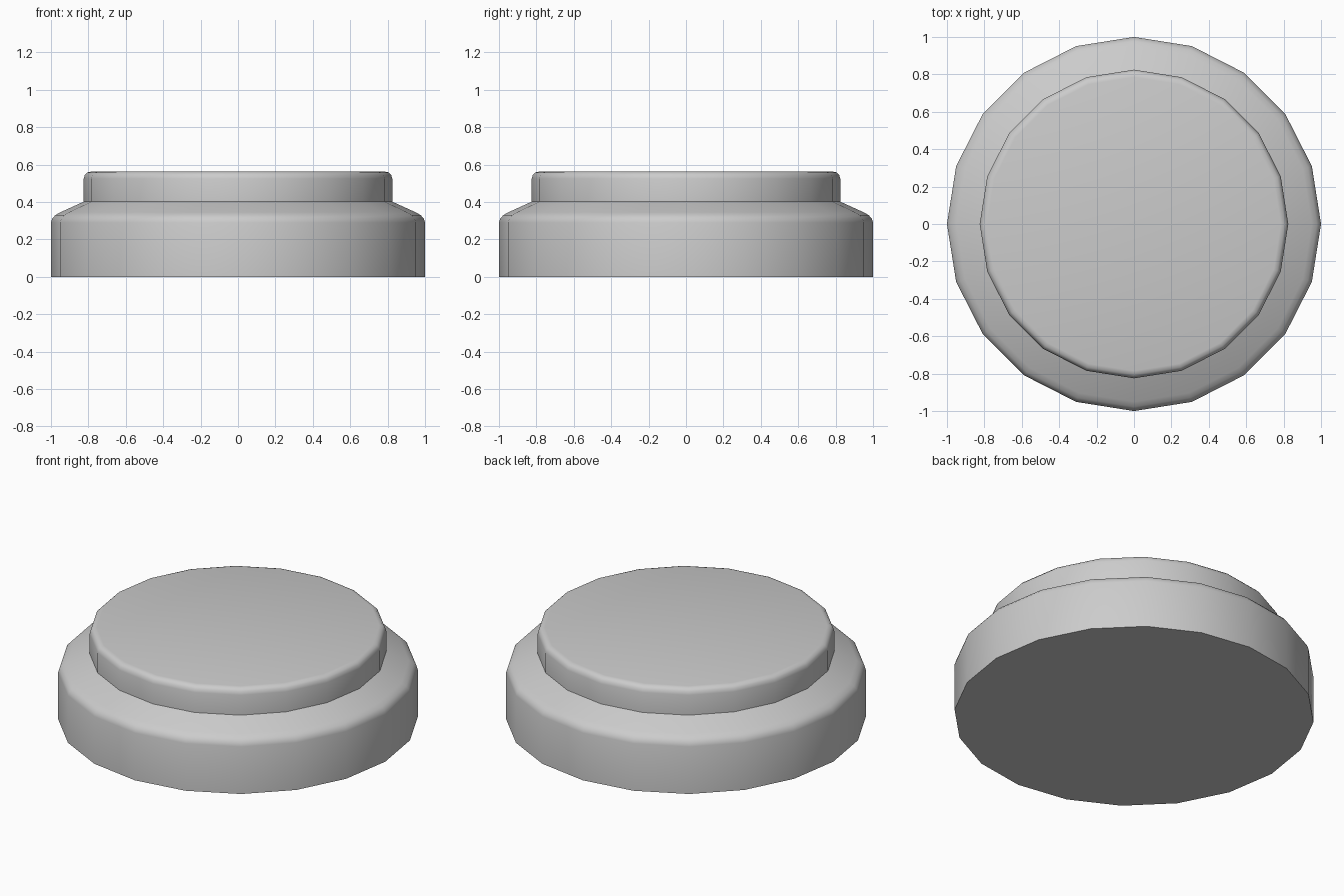
import bpy, bmesh, math

if "Cube" in bpy.data.objects:
    bpy.data.objects.remove(bpy.data.objects["Cube"])

SIDES = 20

# Half profile (radius, height), from the bottom rim to the top rim
profile = [
    (1.0, 0.0), (1.0, 0.29), (0.993, 0.312), (0.977, 0.33), (0.95, 0.345),  # base wall, rounded shoulder
    (0.825, 0.402),                                                        # seam where the cap rises
    (0.825, 0.525), (0.819, 0.545), (0.806, 0.558), (0.785, 0.563),        # cap wall, rounded rim
]

# Revolve the profile into a closed 20-sided body
bm = bmesh.new()
rings = []
for r, z in profile:
    rings.append([bm.verts.new((r * math.cos(2 * math.pi * i / SIDES),
                                r * math.sin(2 * math.pi * i / SIDES), z))
                  for i in range(SIDES)])
for low, high in zip(rings, rings[1:]):
    for i in range(SIDES):
        j = (i + 1) % SIDES
        bm.faces.new((low[i], low[j], high[j], high[i]))
bm.faces.new(rings[0][::-1])
bm.faces.new(rings[-1])

mesh = bpy.data.meshes.new("stepped_round_base")
bm.to_mesh(mesh)
bm.free()
body = bpy.data.objects.new("stepped_round_base", mesh)
bpy.context.collection.objects.link(body)

# Smooth the rounded walls, keep the seam and bottom rim crisp
bpy.context.view_layer.objects.active = body
body.select_set(True)
bpy.ops.object.shade_smooth_by_angle(angle=math.radians(40))
